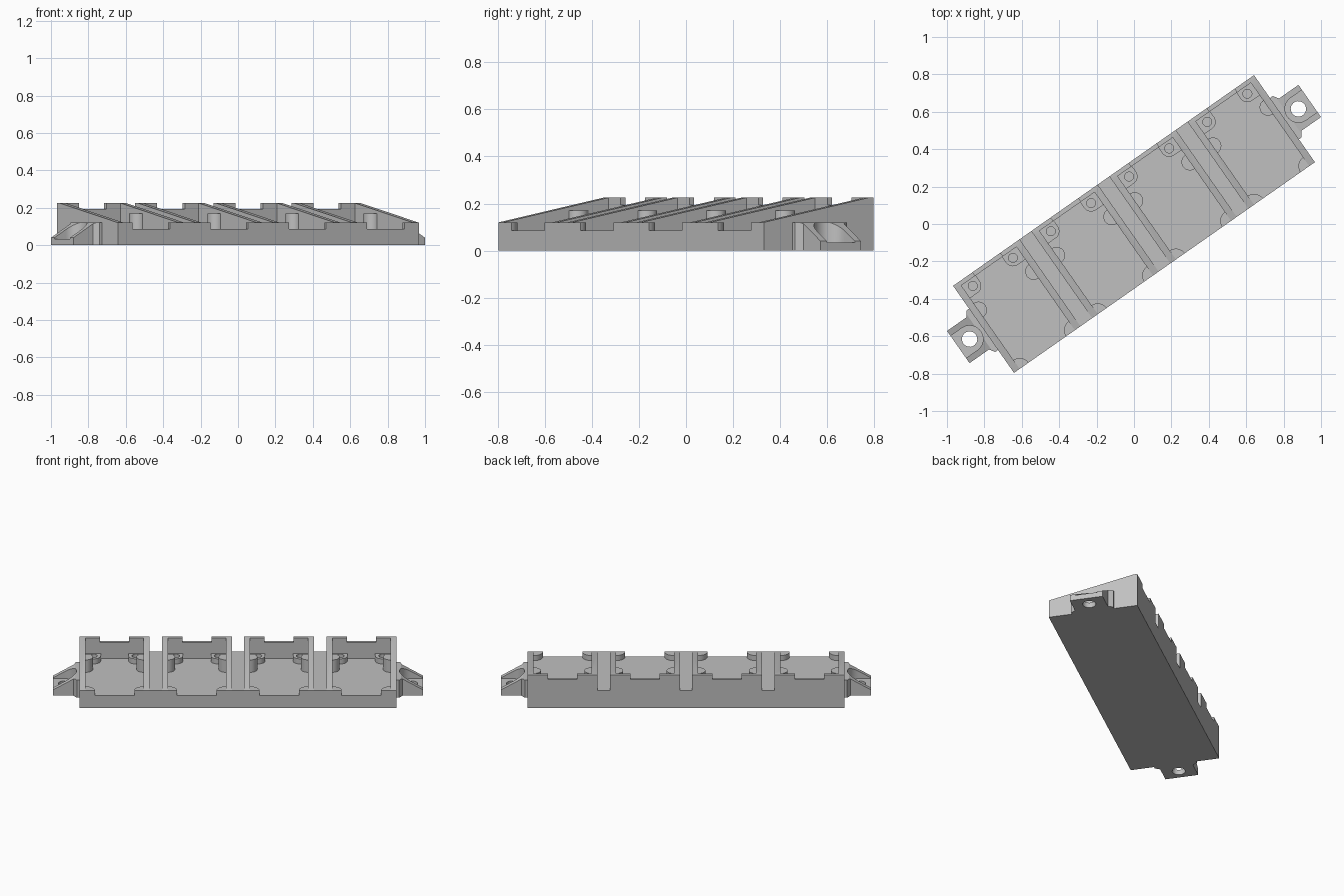
import bpy, bmesh, math
from mathutils import Matrix

if "Cube" in bpy.data.objects:
    bpy.data.objects.remove(bpy.data.objects["Cube"])

TURN = math.radians(35)
PITCH = 0.51
CELLS = [(i - 1.5) * PITCH for i in range(4)]
HALF_L, HALF_W = 0.982, 0.284
FLOOR, LEDGE, TOP = 0.085, 0.12, 0.225
INNER, BACK = 0.18, 0.26   # pocket half width, back wall inner side

grey = bpy.data.materials.new("plain grey")
grey.use_nodes = True
grey.diffuse_color = (0.53, 0.53, 0.53, 1)
grey.node_tree.nodes["Principled BSDF"].inputs["Base Color"].default_value = (0.53, 0.53, 0.53, 1)


def arc(cx, cy, r, a0, a1, n=10):
    angles = [math.radians(a0 + (a1 - a0) * i / n) for i in range(n + 1)]
    return [(cx + r * math.cos(a), cy + r * math.sin(a)) for a in angles]


def rect(x0, x1, y0, y1):
    return [(x0, y0), (x1, y0), (x1, y1), (x0, y1)]


def mirrored(half):
    """Close a right-hand outline with its left-hand mirror."""
    return half + [(-x, y) for x, y in reversed(half)]


def prisms(name, outline, lo, hi, axis="z", shifts=(0,)):
    """Extrude an outline along an axis, once per shift along x."""
    place = {"z": lambda a, b, h: (a, b, h),
             "x": lambda a, b, h: (h, a, b),
             "y": lambda a, b, h: (a, h, b)}[axis]
    bm = bmesh.new()
    for s in shifts:
        rings = []
        for h in (lo, hi):
            ring = []
            for a, b in outline:
                x, y, z = place(a, b, h)
                ring.append(bm.verts.new((x + s, y, z)))
            rings.append(ring)
        bm.faces.new(rings[0])
        bm.faces.new(rings[1])
        n = len(outline)
        for i in range(n):
            j = (i + 1) % n
            bm.faces.new((rings[0][i], rings[0][j], rings[1][j], rings[1][i]))
    bmesh.ops.recalc_face_normals(bm, faces=bm.faces)
    mesh = bpy.data.meshes.new(name)
    bm.to_mesh(mesh)
    bm.free()
    mesh.materials.append(grey)
    ob = bpy.data.objects.new(name, mesh)
    bpy.context.collection.objects.link(ob)
    return ob


def carve(ob, cutters):
    """Subtract the cutters, then remove them."""
    for c in cutters:
        c.hide_render = True
        mod = ob.modifiers.new("cut", "BOOLEAN")
        mod.operation, mod.solver, mod.object = "DIFFERENCE", "EXACT", c
    bpy.context.view_layer.update()
    mesh = bpy.data.meshes.new_from_object(ob.evaluated_get(bpy.context.evaluated_depsgraph_get()))
    ob.modifiers.clear()
    ob.data = mesh
    for c in cutters:
        bpy.data.objects.remove(c)


def finish(ob, angle):
    ob.data.transform(Matrix.Rotation(angle, 4, "Z"))
    bpy.ops.object.select_all(action="DESELECT")
    ob.select_set(True)
    bpy.context.view_layer.objects.active = ob
    bpy.ops.object.shade_smooth_by_angle(angle=math.radians(30))


# Tray body: sloped side profile along the whole length
tray = prisms("tray_body", [(-HALF_W, 0), (HALF_W, 0), (HALF_W, TOP), (BACK, TOP), (-HALF_W, LEDGE)],
              -HALF_L, HALF_L, "x")

# Pocket outlines: front pads, side half-rounds, back corner bosses
half_round = arc(INNER, 0.1, 0.045, 270, 90, 16)
low = ([(0.122, -0.4)] + arc(INNER, -HALF_W, 0.058, 180, 90) + half_round
       + [(INNER, 0.178)] + arc(0.131, 0.223, 0.045, 270, 180) + [(0.086, BACK)])
mid = [(INNER, -0.4)] + half_round + [(INNER, BACK)]

carve(tray, [
    prisms("gap_cutter", rect(-0.038, 0.038, -0.4, 0.4), LEDGE, 0.4, shifts=(-PITCH, 0, PITCH)),
    prisms("low_pocket_cutter", mirrored(low), FLOOR, 0.4, shifts=CELLS),
    prisms("mid_pocket_cutter", mirrored(mid), LEDGE, 0.4, shifts=CELLS),
    prisms("top_pocket_cutter", rect(-INNER, INNER, -0.4, BACK), 0.17, 0.4, shifts=CELLS),
    prisms("back_notch_cutter", rect(-0.09, 0.09, 0.2, 0.4), 0.193, 0.4, shifts=CELLS),
    prisms("screw_hole_cutter", arc(0, 0.223, 0.024, 0, 345, 23), FLOOR, 0.15,
           shifts=[c + s * 0.131 for c in CELLS for s in (-1, 1)]),
])
finish(tray, TURN)

# Mounting ears: wedge with an open counterbore and a through hole
for name, turn in (("left_mounting_ear", 0), ("right_mounting_ear", math.pi)):
    tip, hole = 1.147, 1.073
    plan = [(0.975, -0.135), (1.0, -0.135), (1.02, -0.105), (tip, -0.105),
            (tip, 0.105), (1.02, 0.105), (1.0, 0.135), (0.975, 0.135)]
    ear = prisms(name, plan, 0, LEDGE)
    carve(ear, [
        prisms("slope_cutter", [(1.01, LEDGE), (tip, 0.04), (1.3, 0.04), (1.3, 0.3), (1.01, 0.3)],
               -0.3, 0.3, "y"),
        prisms("counterbore_cutter", arc(hole, 0, 0.072, 90, 270, 20) + [(1.3, -0.072), (1.3, 0.072)],
               0.034, 0.3),
        prisms("bolt_hole_cutter", arc(hole, 0, 0.041, 0, 348, 29), -0.1, 0.3),
    ])
    finish(ear, TURN + turn)
